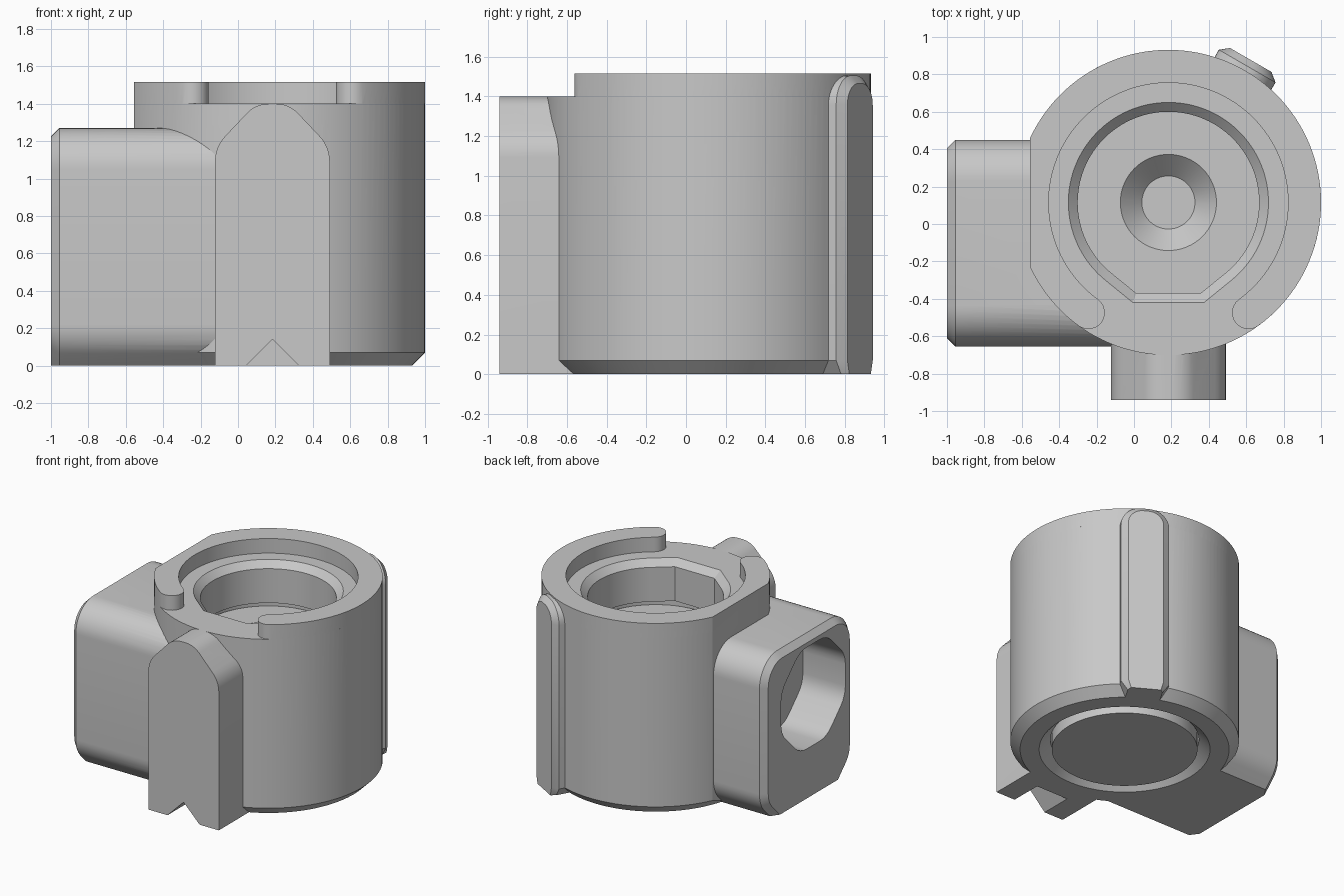
import bpy, bmesh, math
from mathutils import Vector

if "Cube" in bpy.data.objects:
    bpy.data.objects.remove(bpy.data.objects["Cube"], do_unlink=True)

CX, CY = 0.184, 0.115      # axis of the round housing
R = 0.816

grey = bpy.data.materials.new("plain_grey")
grey.use_nodes = True
grey.diffuse_color = (0.58, 0.58, 0.58, 1)
grey.node_tree.nodes["Principled BSDF"].inputs["Base Color"].default_value = (0.58, 0.58, 0.58, 1)


def arc(cx, cy, r, a0, a1, n):
    return [(cx + r * math.cos(math.radians(a0 + (a1 - a0) * i / n)),
             cy + r * math.sin(math.radians(a0 + (a1 - a0) * i / n))) for i in range(n + 1)]


def loft(name, rings):
    """Closed solid through rings of equal point counts."""
    bm = bmesh.new()
    rows = [[bm.verts.new(p) for p in ring] for ring in rings]
    n = len(rows[0])
    for a, b in zip(rows, rows[1:]):
        for i in range(n):
            j = (i + 1) % n
            bm.faces.new((a[i], a[j], b[j], b[i]))
    bm.faces.new(rows[0])
    bm.faces.new(rows[-1])
    bmesh.ops.recalc_face_normals(bm, faces=bm.faces)
    mesh = bpy.data.meshes.new(name)
    bm.to_mesh(mesh)
    bm.free()
    mesh.materials.append(grey)
    obj = bpy.data.objects.new(name, mesh)
    bpy.context.collection.objects.link(obj)
    return obj


def at_z(pts, z):
    return [(x, y, z) for x, y in pts]


def at_x(pts, x):
    return [(x, y, z) for y, z in pts]


def at_y(pts, y):
    return [(x, y, z) for x, z in pts]


def turned(name, profile, n=128):
    """Solid of revolution on the housing axis from (radius, z) pairs."""
    return loft(name, [at_z(arc(CX, CY, r, 0, 360, n)[:-1], z) for r, z in profile])


def combine(target, tool, operation):
    mod = target.modifiers.new(operation.lower(), 'BOOLEAN')
    mod.operation = operation
    mod.solver = 'EXACT'
    mod.object = tool
    bpy.context.view_layer.objects.active = target
    bpy.ops.object.modifier_apply(modifier=mod.name)
    bpy.data.objects.remove(tool, do_unlink=True)


# Round housing with chamfered foot
housing = turned("housing", [(R - 0.07, 0), (R, 0.07), (R, 1.40)])

# Raised rim, open at the front with rounded ends
r_in, r_mid, r_cap = 0.64, 0.728, 0.088
a0, a1 = -54, 234
ends = [(CX + r_mid * math.cos(math.radians(a)), CY + r_mid * math.sin(math.radians(a))) for a in (a0, a1)]
rim = (arc(CX, CY, R, a0, a1, 102) + arc(*ends[1], r_cap, a1, a1 + 180, 12)[1:-1]
       + arc(CX, CY, r_in, a1, a0, 102) + arc(*ends[0], r_cap, a0 - 180, a0, 12)[1:-1])
combine(housing, loft("rim", [at_z(rim, 1.40), at_z(rim, 1.515)]), 'UNION')

# Flat on the side that carries the block
side = [(-1, -1), (-0.555, -1), (-0.555, 1), (-1, 1)]
combine(housing, loft("flat_cutter", [at_z(side, -0.1), at_z(side, 1.7)]), 'DIFFERENCE')


# Side block: rounded top, bevelled bottom edges, chamfered outer end
def block_outline(inset):
    r = 0.22 - inset
    y0, y1, zt, zb = -0.435, 0.23, 1.05, 0.22
    half = r * math.sqrt(0.5)
    drop = zb - half
    pts = arc(y1, zb, r, -45, 0, 6) + arc(y1, zt, r, 0, 90, 12)
    pts += arc(y0, zt, r, 90, 180, 12) + arc(y0, zb, r, 180, 225, 6)
    return pts + [(y0 - half + drop, 0), (y1 + half - drop, 0)]


combine(housing, loft("side_block", [at_x(block_outline(0.045), -1), at_x(block_outline(0), -0.955),
                                     at_x(block_outline(0), 0.1)]), 'UNION')

# Front post with a rounded gable
half = 0.307
gable = [(CX - half, 0), (CX + half, 0)]
gable += arc(CX + half - 0.2, 1.09, 0.2, 0, 45, 6)
gable += arc(CX + 0.02, 1.24, 0.16, 45, 90, 6)
gable += arc(CX - 0.02, 1.24, 0.16, 90, 135, 6)
gable += arc(CX - half + 0.2, 1.09, 0.2, 135, 180, 6)
combine(housing, loft("front_post", [at_y(gable, -0.94), at_y(gable, -0.5)]), 'UNION')

# V notch under the post
notch = [(CX - 0.24, -0.1), (CX + 0.24, -0.1), (CX, 0.14)]
combine(housing, loft("notch_cutter", [at_y(notch, -1), at_y(notch, -0.69)]), 'DIFFERENCE')


# Rear key: a round-topped tongue with bevelled edges
def tongue(w, top, foot, dist):
    r = w * 0.85
    pts = [(-w + foot, 0), (w - foot, 0), (w, 0.07)]
    pts += arc(w - r, top - r, r, 0, 90, 10) + arc(r - w, top - r, r, 90, 180, 10) + [(-w, 0.07)]
    out = Vector((math.cos(math.radians(60)), math.sin(math.radians(60)), 0))
    tan = Vector((-out.y, out.x, 0))
    return [Vector((CX, CY, z)) + out * dist + tan * t for t, z in pts]


combine(housing, loft("rear_key", [tongue(0.175, 1.505, 0.05, 0.7), tongue(0.175, 1.505, 0.05, 0.842),
                                   tongue(0.128, 1.465, 0.02, 0.88)]), 'UNION')


# Main bore: round with a three-sided front
def bore(r):
    return arc(CX, CY, r, -50.9, 230.9, 96) + [(CX - 0.355 * r, CY - r), (CX + 0.355 * r, CY - r)]


combine(housing, loft("bore_cutter", [at_z(bore(r), z) for r, z in
                                      ((0.485, 1.0), (0.485, 1.35), (0.535, 1.40), (0.545, 1.41))]), 'DIFFERENCE')

# Wider chamber below the bore, chamfered where it opens underneath
combine(housing, turned("chamber_cutter", [(0.62, -0.01), (0.61, 0), (0.53, 0.08), (0.53, 1.08)]), 'DIFFERENCE')

# Loose core filling the chamber, countersunk on top
core = turned("core", [(0.52, 0), (0.52, 1.04)])
combine(core, turned("countersink_cutter", [(0.142, 0.925), (0.257, 1.04), (0.267, 1.05)], 64), 'DIFFERENCE')

# Side socket: octagon with rounded corners
socket = []
for k in range(8):
    mid = 22.5 + 45 * k
    d = 0.2 / math.cos(math.radians(22.5))
    cy = -0.155 + d * math.cos(math.radians(mid))
    cz = 0.79 + d * math.sin(math.radians(mid))
    socket += arc(cy, cz, 0.2, mid - 22.5, mid + 22.5, 4)
combine(housing, loft("socket_cutter", [at_x(socket, -1.1), at_x(socket, -0.63)]), 'DIFFERENCE')

# Smooth curved walls, crisp edges
for part in (housing, core):
    bpy.ops.object.select_all(action='DESELECT')
    part.select_set(True)
    bpy.context.view_layer.objects.active = part
    bpy.ops.object.shade_smooth_by_angle(angle=math.radians(25))
